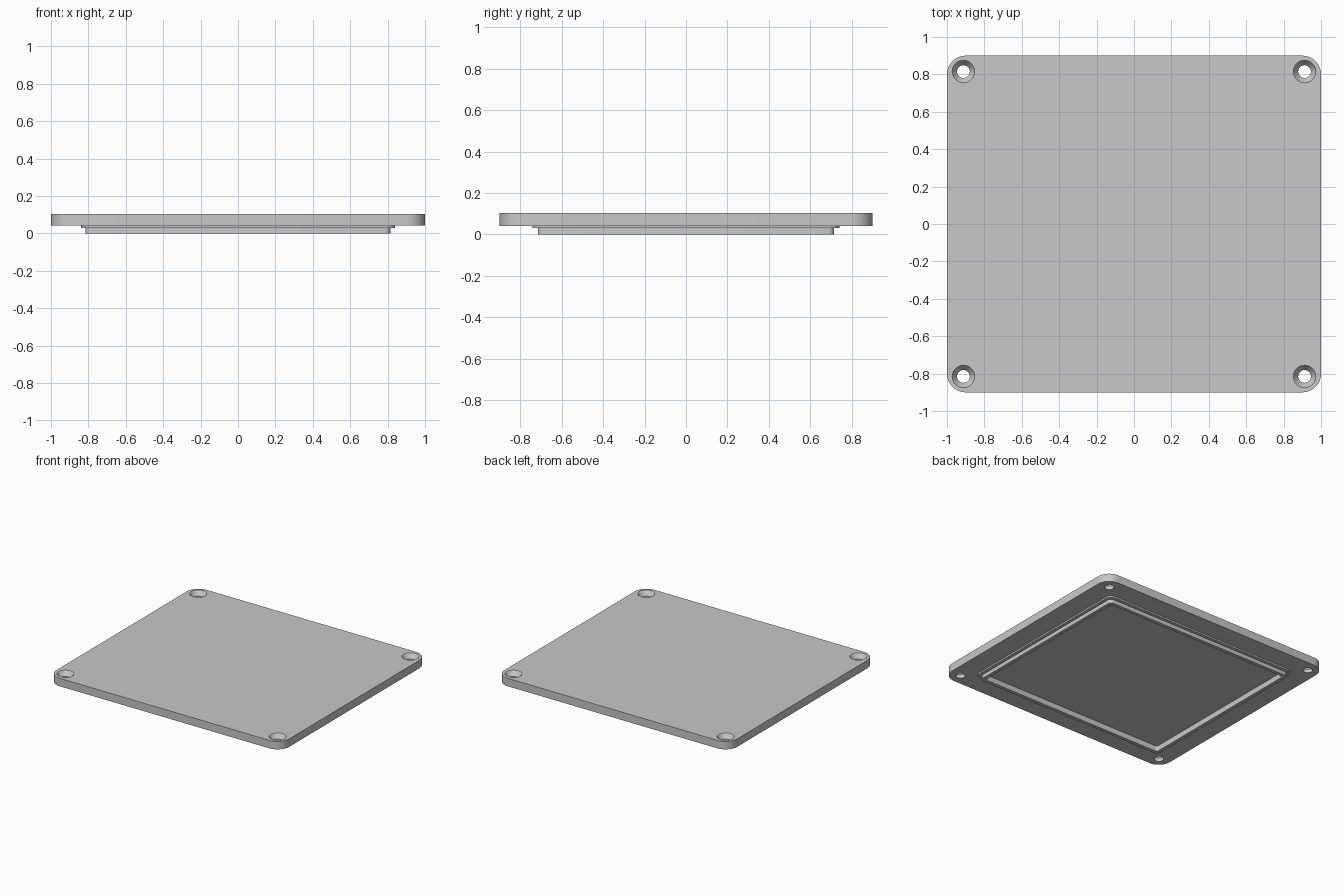
import bpy, bmesh, math

old = bpy.data.objects.get("Cube")
if old:
    bpy.data.objects.remove(old, do_unlink=True)

GREY = (0.58, 0.58, 0.58, 1)
grey = bpy.data.materials.new("plain_grey")
grey.use_nodes = True
grey.diffuse_color = GREY
grey.node_tree.nodes["Principled BSDF"].inputs["Base Color"].default_value = GREY

TOP, UNDER, STEP = 0.104, 0.042, 0.03
CORNER_STEPS = 10


def rounded_rect(hx, hy, r, z):
    """Counter-clockwise outline with rounded corners."""
    pts = []
    for corner, (sx, sy) in enumerate([(1, 1), (-1, 1), (-1, -1), (1, -1)]):
        for i in range(CORNER_STEPS + 1):
            a = math.pi / 2 * (corner + i / CORNER_STEPS)
            pts.append((sx * (hx - r) + r * math.cos(a),
                        sy * (hy - r) + r * math.sin(a), z))
    return pts


def circle(cx, cy, r, z, n=40):
    return [(cx + r * math.cos(math.tau * i / n),
             cy + r * math.sin(math.tau * i / n), z) for i in range(n)]


def loft(bm, outlines):
    """Skin a list of outlines into a closed solid."""
    rings = [[bm.verts.new(p) for p in line] for line in outlines]
    for a, b in zip(rings, rings[1:]):
        n = len(a)
        for i in range(n):
            j = (i + 1) % n
            bm.faces.new((a[i], b[i], b[j], a[j]))
    bm.faces.new(rings[0])
    bm.faces.new(rings[-1][::-1])


def make_object(name, bm):
    bmesh.ops.recalc_face_normals(bm, faces=bm.faces[:])
    mesh = bpy.data.meshes.new(name)
    bm.to_mesh(mesh)
    bm.free()
    mesh.materials.append(grey)
    ob = bpy.data.objects.new(name, mesh)
    bpy.context.collection.objects.link(ob)
    return ob


# Lid: plate, gasket step, locating rim and recessed underside
bm = bmesh.new()
loft(bm, [rounded_rect(*s) for s in [
    (1.0, 0.9, 0.1, TOP),
    (1.0, 0.9, 0.1, UNDER),
    (0.84, 0.74, 0.05, UNDER),
    (0.84, 0.74, 0.05, STEP),
    (0.815, 0.715, 0.03, STEP),
    (0.815, 0.715, 0.03, 0),
    (0.788, 0.688, 0.015, 0),
    (0.788, 0.688, 0.015, UNDER),
]])
lid = make_object("lid_plate", bm)

# Countersunk screw holes in the four corners
HOLE_R, SINK_R, SINK_DEPTH, OVER = 0.034, 0.06, 0.035, 0.02
flare = SINK_R + (SINK_R - HOLE_R) * OVER / SINK_DEPTH
bm = bmesh.new()
for sx in (-1, 1):
    for sy in (-1, 1):
        x, y = sx * 0.912, sy * 0.815
        loft(bm, [circle(x, y, flare, TOP + OVER),
                  circle(x, y, HOLE_R, TOP - SINK_DEPTH),
                  circle(x, y, HOLE_R, -OVER)])
cutter = make_object("screw_hole_cutter", bm)
cutter.hide_render = True

cut = lid.modifiers.new("screw_holes", "BOOLEAN")
cut.operation = "DIFFERENCE"
cut.solver = "EXACT"
cut.object = cutter

bpy.ops.object.select_all(action="DESELECT")
lid.select_set(True)
bpy.context.view_layer.objects.active = lid
bpy.ops.object.modifier_apply(modifier=cut.name)
bpy.data.objects.remove(cutter, do_unlink=True)
bpy.ops.object.shade_smooth_by_angle(angle=math.radians(30))
